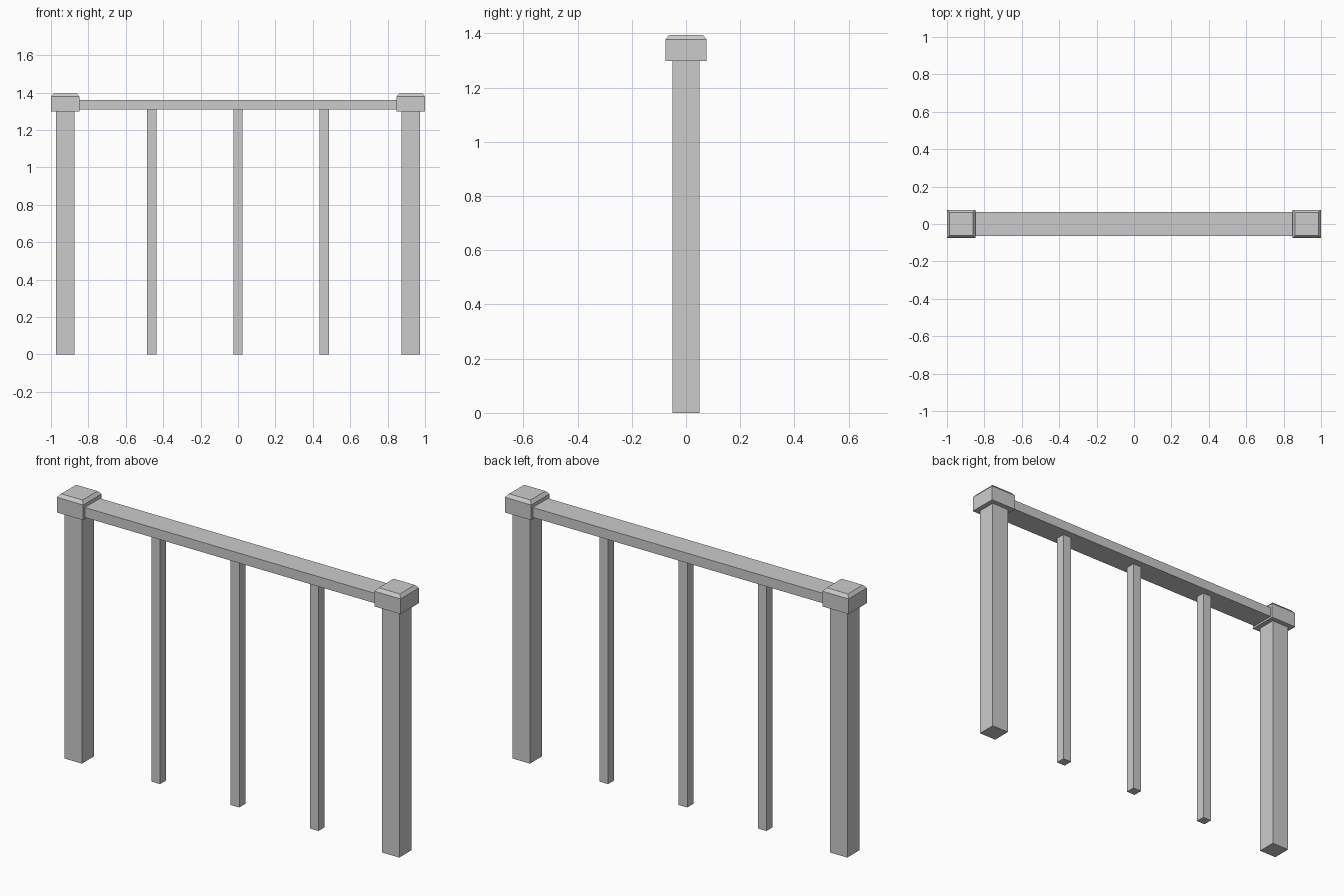
import bpy
import bmesh

cube = bpy.data.objects.get("Cube")
if cube:
    bpy.data.objects.remove(cube, do_unlink=True)

grey = bpy.data.materials.new("light_grey")
grey.use_nodes = True
grey.diffuse_color = (0.6, 0.6, 0.6, 1)
grey.node_tree.nodes["Principled BSDF"].inputs["Base Color"].default_value = (0.6, 0.6, 0.6, 1)


def box(name, x, width, depth, bottom, top, chamfer=None):
    """Box standing at x; chamfer = (inset, height) slopes the top edges."""
    bm = bmesh.new()
    bmesh.ops.create_cube(bm, size=1)
    for v in bm.verts:
        v.co.x = v.co.x * width + x
        v.co.y *= depth
        v.co.z = top if v.co.z > 0 else bottom
    if chamfer:
        inset, height = chamfer
        lid = [f for f in bm.faces if f.normal.z > 0.5]
        lid = lid or [max(bm.faces, key=lambda f: f.calc_center_median().z)]
        new = bmesh.ops.extrude_face_region(bm, geom=lid)["geom"]
        bmesh.ops.delete(bm, geom=lid, context="FACES")
        for v in (g for g in new if isinstance(g, bmesh.types.BMVert)):
            v.co.x = x + (v.co.x - x) * (1 - 2 * inset / width)
            v.co.y *= 1 - 2 * inset / depth
            v.co.z += height
    bmesh.ops.recalc_face_normals(bm, faces=bm.faces)
    mesh = bpy.data.meshes.new(name)
    bm.to_mesh(mesh)
    bm.free()
    mesh.materials.append(grey)
    obj = bpy.data.objects.new(name, mesh)
    bpy.context.collection.objects.link(obj)
    return obj


# End posts with chamfered caps
for side, sign in (("left", 1), ("right", -1)):
    box(side + "_post", sign * 0.924, 0.1, 0.1, 0, 1.3)
    box(side + "_post_cap", sign * 0.924, 0.152, 0.152, 1.298, 1.378, (0.014, 0.017))

# Handrail between the caps
box("handrail", 0, 1.7, 0.126, 1.308, 1.36)

# Balusters
for name, x in (("right", -0.461), ("middle", 0), ("left", 0.461)):
    box(name + "_baluster", x, 0.05, 0.05, 0, 1.31)
